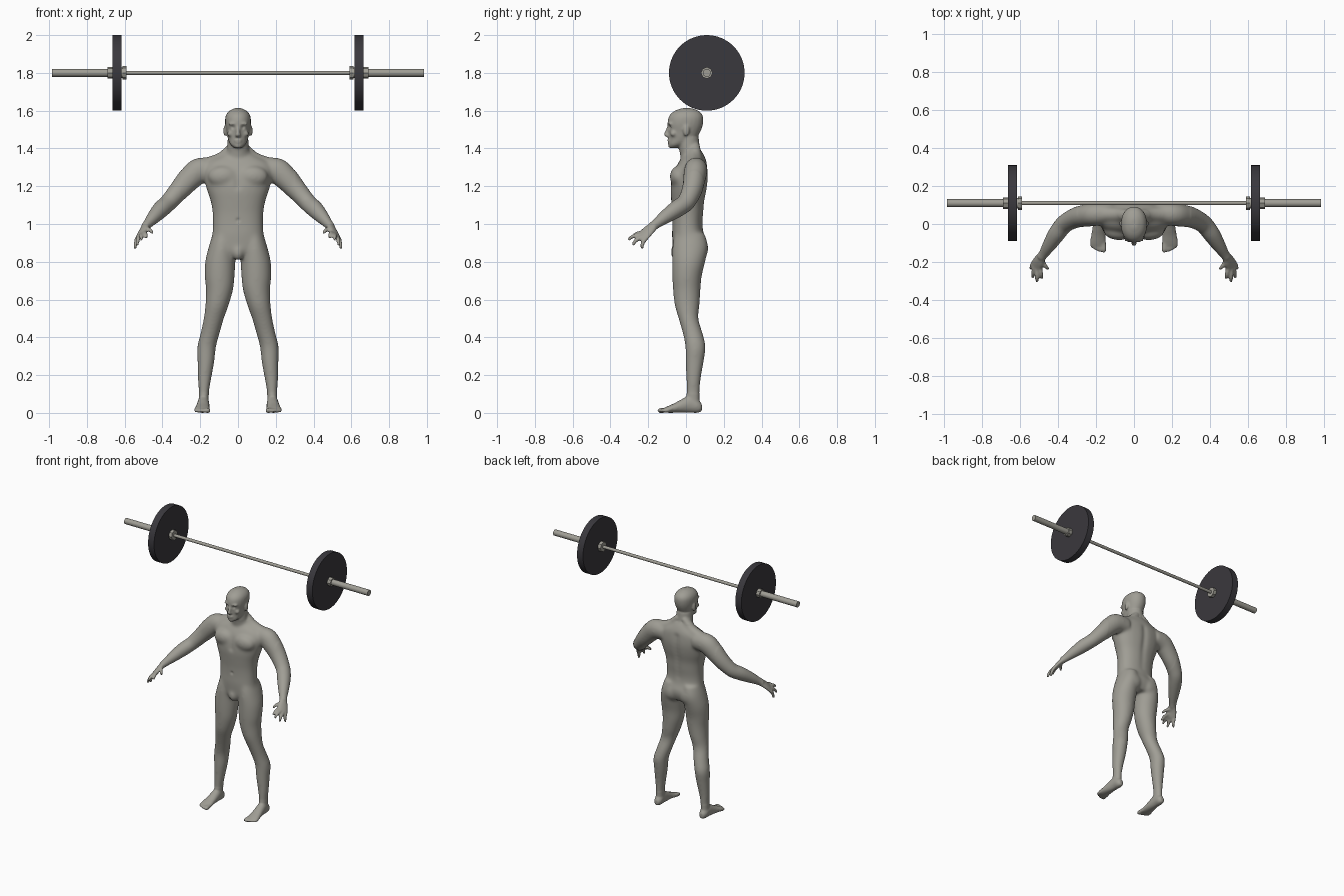
import bpy
import bmesh
import math
from mathutils import Vector, Matrix

cube = bpy.data.objects.get("Cube")
if cube:
    bpy.data.objects.remove(cube, do_unlink=True)


def material(name, color):
    m = bpy.data.materials.new(name)
    m.use_nodes = True
    m.diffuse_color = (*color, 1)
    m.node_tree.nodes["Principled BSDF"].inputs["Base Color"].default_value = (*color, 1)
    return m


GREY = material("warm_grey", (0.35, 0.34, 0.30))
DARK = material("charcoal", (0.042, 0.04, 0.047))


def spline(rows, steps=4):
    """Smoothly interpolate rows of (x, y, z, half width, half depth)."""
    rows = [Vector(r) for r in rows]
    out = []
    for i in range(len(rows) - 1):
        p1, p2 = rows[i], rows[i + 1]
        m1 = (p2 - rows[max(i - 1, 0)]) / 2
        m2 = (rows[min(i + 2, len(rows) - 1)] - p1) / 2
        for k in range(steps):
            t = k / steps
            out.append(p1 * (2*t**3 - 3*t**2 + 1) + m1 * (t**3 - 2*t**2 + t)
                       + p2 * (3*t**2 - 2*t**3) + m2 * (t**3 - t**2))
    return out + [rows[-1]]


def tube(bm, rows, ref=(0, 1, 0), axis=None, side=1, power=2.0, seg=24):
    """Loft elliptical rings along a path; side=-1 mirrors it."""
    pts = spline(rows)
    rings = []
    for i, p in enumerate(pts):
        centre = Vector(p[:3])
        nxt, prv = pts[min(i + 1, len(pts) - 1)], pts[max(i - 1, 0)]
        t = Vector(axis) if axis else (Vector(nxt[:3]) - Vector(prv[:3])).normalized()
        v = Vector(ref)
        v = (v - t * v.dot(t)).normalized()
        u = v.cross(t)
        ring = []
        for k in range(seg):
            a = math.tau * k / seg
            c, s = math.cos(a), math.sin(a)
            c = math.copysign(abs(c) ** (2 / power), c)
            s = math.copysign(abs(s) ** (2 / power), s)
            q = centre + u * c * max(p[3], .003) + v * s * max(p[4], .003)
            ring.append(bm.verts.new((q.x * side, q.y, q.z)))
        rings.append(ring)
    for r0, r1 in zip(rings, rings[1:]):
        for k in range(seg):
            j = (k + 1) % seg
            bm.faces.new((r0[k], r0[j], r1[j], r1[k]))
    bm.faces.new(rings[0])
    bm.faces.new(rings[-1])


def blob(bm, centre, radii, side=1):
    c = Vector((centre[0] * side, centre[1], centre[2]))
    bmesh.ops.create_uvsphere(bm, u_segments=20, v_segments=12, radius=1,
                              matrix=Matrix.Translation(c) @ Matrix.Diagonal((*radii, 1)))


UP = (0, 0, 1)
bm = bmesh.new()

# Torso, neck and head: (depth centre, height, half width, half depth)
torso = [(.02, .82, .09, .07), (.02, .86, .135, .088), (.02, .90, .145, .092),
         (.01, .95, .136, .084), (.008, 1.0, .133, .08), (.01, 1.06, .135, .083),
         (.01, 1.12, .145, .088), (.014, 1.18, .165, .096), (.02, 1.24, .18, .097),
         (.028, 1.29, .185, .087), (.036, 1.33, .16, .073), (.04, 1.365, .09, .055),
         (.03, 1.39, .06, .05)]
neck = [(.03, 1.33, .066, .055), (.018, 1.40, .058, .056), (.012, 1.46, .054, .055)]
head = [(-.066, 1.403, .02, .022), (-.05, 1.42, .04, .043), (-.02, 1.45, .053, .07),
        (-.008, 1.49, .061, .085), (-.004, 1.53, .068, .094), (0, 1.57, .066, .09),
        (.003, 1.597, .048, .066), (.004, 1.613, .018, .026)]
for rows, power in ((torso, 2.3), (neck, 2), (head, 2.15)):
    tube(bm, [(0, *r) for r in rows], axis=UP, power=power)

# Nose, lips, chin
tube(bm, [(0, -.09, 1.515, .008, .01), (0, -.102, 1.485, .01, .012),
          (0, -.103, 1.468, .016, .012), (0, -.094, 1.46, .01, .008)], axis=UP)
blob(bm, (0, -.09, 1.443), (.022, .011, .006))
blob(bm, (0, -.088, 1.433), (.019, .011, .006))
blob(bm, (0, -.08, 1.413), (.02, .016, .012))
blob(bm, (0, -.05, .85), (.032, .032, .045))

leg = [(.075, .02, .95, .058, .08), (.085, .022, .88, .07, .094), (.094, .014, .80, .08, .088),
       (.097, .005, .72, .079, .078), (.098, .004, .65, .072, .073), (.111, .006, .57, .062, .066),
       (.128, .013, .50, .054, .053), (.148, .036, .42, .051, .053), (.166, .05, .35, .05, .054),
       (.17, .046, .27, .045, .048), (.177, .04, .18, .036, .039), (.181, .037, .10, .027, .035),
       (.182, .036, .03, .028, .036)]
foot = [(.182, .084, .028, .016, .02), (.182, .062, .035, .028, .035), (.183, .02, .046, .031, .046),
        (.185, -.02, .037, .034, .037), (.188, -.06, .026, .038, .026),
        (.19, -.095, .018, .042, .018), (.19, -.117, .014, .037, .012)]
arm = [(.12, .055, 1.285, .058, .058), (.20, .052, 1.283, .069, .062), (.25, .045, 1.245, .065, .06),
       (.30, .035, 1.19, .057, .055), (.345, .015, 1.14, .049, .05), (.375, -.008, 1.107, .046, .048),
       (.41, -.055, 1.075, .045, .045), (.447, -.112, 1.035, .036, .036),
       (.475, -.155, 1.003, .026, .027), (.492, -.178, .985, .023, .026)]
palm = [(.482, -.165, .995, .02, .024), (.502, -.195, .968, .016, .034),
        (.517, -.222, .94, .013, .037), (.522, -.232, .93, .009, .033)]
trap = [(.02, .045, 1.415, .026, .028), (.09, .05, 1.35, .03, .035), (.19, .052, 1.31, .035, .04)]
# Fingers from index to little, then thumb: root and tip
fingers = [((.496, -.222, .955), (.485, -.287, .925)), ((.512, -.228, .943), (.512, -.307, .915)),
           ((.526, -.225, .932), (.534, -.283, .886)), ((.536, -.212, .922), (.545, -.232, .868)),
           ((.49, -.185, .975), (.45, -.24, .95))]

for side in (1, -1):
    tube(bm, leg, axis=UP, side=side)
    tube(bm, foot, ref=UP, axis=(0, -1, 0), side=side)
    tube(bm, arm, side=side)
    tube(bm, palm, ref=(.55, .3, -.5), side=side)
    tube(bm, trap, side=side)
    # Toes
    for i in range(5):
        x, tip, r = .159 + .0155 * i, -.15 + .0015 * i * i, .014 if i == 0 else .0105
        tube(bm, [(x + .003, -.09, .016, r, r), (x, tip + .015, .012, r, r),
                  (x, tip, .009, r * .6, r * .6)], ref=UP, side=side, seg=12)
    for root, tip in fingers:
        mid = Vector(root).lerp(Vector(tip), .55) + Vector((0, -.006, .008))
        tube(bm, [(*root, .0125, .0125), (*mid, .0115, .0115), (*tip, .008, .008)],
             ref=UP, side=side, seg=12)
    # Ear, brow, cheekbone, chest and buttock
    blob(bm, (.069, .002, 1.493), (.009, .017, .03), side)
    blob(bm, (.026, -.083, 1.53), (.026, .014, .008), side)
    blob(bm, (.04, -.066, 1.478), (.018, .018, .016), side)
    blob(bm, (.078, -.04, 1.25), (.082, .046, .058), side)
    blob(bm, (.065, .062, .87), (.066, .057, .068), side)

bmesh.ops.recalc_face_normals(bm, faces=bm.faces)
mesh = bpy.data.meshes.new("figure")
bm.to_mesh(mesh)
bm.free()
figure = bpy.data.objects.new("figure", mesh)
bpy.context.collection.objects.link(figure)

# Fuse all body parts into one skin
fuse = figure.modifiers.new("fuse", 'REMESH')
fuse.mode = 'VOXEL'
fuse.voxel_size = 0.006
skin = bpy.data.meshes.new_from_object(
    figure.evaluated_get(bpy.context.evaluated_depsgraph_get()))
figure.modifiers.clear()
figure.data = skin

bm = bmesh.new()
bm.from_mesh(skin)


def relax(verts, times):
    for _ in range(times):
        bmesh.ops.smooth_vert(bm, verts=verts, factor=.5,
                              use_axis_x=True, use_axis_y=True, use_axis_z=True)


relax(bm.verts[:], 4)
relax([v for v in bm.verts if abs(v.co.x) < .3 and .1 < v.co.z < 1.39], 18)

# Press in eye sockets, mouth line, chest line, navel and spine
dents = [((s * .026, -.09, 1.512), .011, .009) for s in (1, -1)]
dents += [((x, -.1, 1.438), .004, .004) for x in (-.012, 0, .012)]
dents += [((0, -.085, 1.2 + .025 * i), .02, .006) for i in range(5)]
dents += [((0, -.072, 1.02), .01, .006)]
dents += [((0, .11, 1 + .03 * i), .022, -.006) for i in range(11)]
for centre, radius, push in dents:
    centre = Vector(centre)
    for v in bm.verts:
        d = (v.co - centre).length_squared / radius ** 2
        if d < 6:
            v.co.y += push * math.exp(-d)

# Stand on the ground
low = min(v.co.z for v in bm.verts)
bmesh.ops.translate(bm, verts=bm.verts, vec=(0, 0, -low))

# Shorts: cut clean hem and waist lines, then colour between them
HEM, WAIST = .733, .95
for z in (HEM, WAIST):
    bmesh.ops.bisect_plane(bm, geom=bm.verts[:] + bm.edges[:] + bm.faces[:],
                           plane_co=(0, 0, z), plane_no=UP)
for f in bm.faces:
    c = f.calc_center_median()
    f.smooth = True
    f.material_index = int(HEM < c.z < WAIST and abs(c.x) < .25)
bm.to_mesh(skin)
bm.free()
skin.materials.clear()
skin.materials.append(GREY)
skin.materials.append(DARK)


# Barbell
def rod(name, x0, x1, radius, seg, mat):
    b = bmesh.new()
    place = Matrix.Translation(((x0 + x1) / 2, .11, 1.8)) @ Matrix.Rotation(math.pi / 2, 4, 'Y')
    bmesh.ops.create_cone(b, cap_ends=True, segments=seg, radius1=radius, radius2=radius,
                          depth=abs(x1 - x0), matrix=place)
    me = bpy.data.meshes.new(name)
    b.to_mesh(me)
    b.free()
    me.materials.append(mat)
    ob = bpy.data.objects.new(name, me)
    bpy.context.collection.objects.link(ob)
    bpy.ops.object.select_all(action='DESELECT')
    ob.select_set(True)
    bpy.context.view_layer.objects.active = ob
    bpy.ops.object.shade_smooth_by_angle(angle=math.radians(35))


rod("bar", -.6, .6, .011, 16, GREY)
for side, label in ((1, "left"), (-1, "right")):
    rod(label + "_plate", side * .617, side * .665, .2, 64, DARK)
    rod(label + "_inner_flange", side * .59, side * .612, .036, 8, GREY)
    rod(label + "_inner_hub", side * .606, side * .62, .028, 16, GREY)
    rod(label + "_outer_collar", side * .663, side * .692, .031, 8, GREY)
    rod(label + "_sleeve", side * .66, side * .985, .021, 16, GREY)
